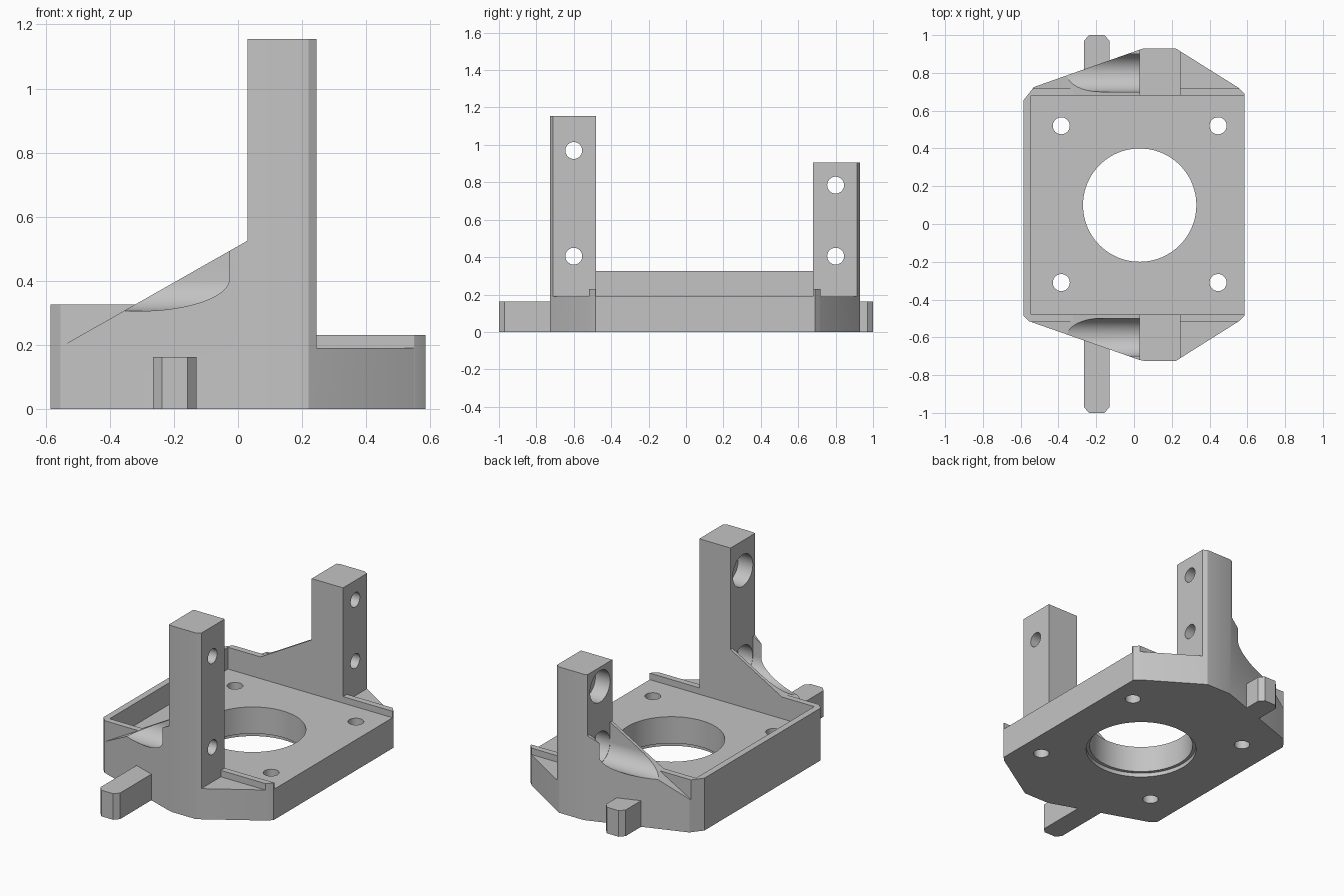
import bpy, bmesh, math
from mathutils import Vector

cube = bpy.data.objects.get("Cube")
if cube:
    bpy.data.objects.remove(cube, do_unlink=True)

grey = bpy.data.materials.new("light_grey")
grey.use_nodes = True
colour = (0.55, 0.55, 0.55, 1)
grey.diffuse_color = colour
grey.node_tree.nodes["Principled BSDF"].inputs["Base Color"].default_value = colour


def prism(name, points, axis, start, end):
    """Extrude a flat outline along one axis from start to end."""
    place = {"x": lambda p, d: (d, p[0], p[1]),
             "y": lambda p, d: (p[0], d, p[1]),
             "z": lambda p, d: (p[0], p[1], d)}[axis]
    bm = bmesh.new()
    face = bm.faces.new([bm.verts.new(place(p, start)) for p in points])
    grown = bmesh.ops.extrude_face_region(bm, geom=[face])["geom"]
    shift = Vector(place((0, 0), end - start))
    bmesh.ops.translate(bm, vec=shift, verts=[g for g in grown if isinstance(g, bmesh.types.BMVert)])
    bmesh.ops.recalc_face_normals(bm, faces=bm.faces)
    mesh = bpy.data.meshes.new(name)
    bm.to_mesh(mesh)
    bm.free()
    mesh.materials.append(grey)
    obj = bpy.data.objects.new(name, mesh)
    bpy.context.collection.objects.link(obj)
    return obj


def box(name, x0, x1, y0, y1, z0, z1):
    return prism(name, [(x0, y0), (x1, y0), (x1, y1), (x0, y1)], "z", z0, z1)


def arc(cx, cy, r, start=0.0, sweep=2 * math.pi, n=48):
    return [(cx + r * math.cos(start + sweep * i / n),
             cy + r * math.sin(start + sweep * i / n)) for i in range(n)]


def combine(target, tool, operation="DIFFERENCE"):
    """Apply a boolean, then remove the tool."""
    mod = target.modifiers.new("cut", "BOOLEAN")
    mod.operation = operation
    mod.solver = "EXACT"
    mod.object = tool
    bpy.context.view_layer.objects.active = target
    bpy.ops.object.modifier_apply(modifier=mod.name)
    bpy.data.objects.remove(tool, do_unlink=True)


# Plan outline shared by the tray and both tower brackets
OUTLINE = [(-0.585, -0.485), (-0.555, -0.515), (0.03, -0.72), (0.06, -0.726),
           (0.22, -0.726), (0.555, -0.515), (0.585, -0.485),
           (0.585, 0.69), (0.555, 0.72), (0.22, 0.93), (0.05, 0.93),
           (-0.53, 0.725), (-0.585, 0.655)]


def clip_to_outline(obj):
    combine(obj, prism("clip", OUTLINE, "z", 0, 2), "INTERSECT")


# Tray with raised rim, low on the right side
tray = box("base_tray", -0.7, 0.7, -0.518, 0.718, -0.1, 0.325)
clip_to_outline(tray)
combine(tray, box("pocket", -0.545, 0.8, -0.48, 0.68, 0.19, 0.6))
combine(tray, box("low_rim", 0.14, 0.8, -0.9, 1.1, 0.23, 0.6))

# Central opening, widened underneath, and four screw holes
combine(tray, prism("bore", arc(0.03, 0.1, 0.3, n=96), "z", -0.2, 0.5))
combine(tray, prism("underside_lip", arc(0.03, 0.1, 0.32, n=96), "z", -0.2, 0.025))
for x in (-0.385, 0.445):
    for y in (-0.31, 0.52):
        combine(tray, prism("screw", arc(x, y, 0.045), "z", -0.2, 0.5))


def tower(name, inner, outer, hole_y, top, upper_hole):
    """Bracket with a sloping gusset, a driver channel and two cross holes."""
    side = [(-0.7, -0.1), (0.7, -0.1), (0.7, 0.19), (0.245, 0.19), (0.245, top),
            (0.03, top), (0.03, 0.525), (-0.56, 0.19), (-0.7, 0.19)]
    obj = prism(name, side, "y", inner, outer)
    clip_to_outline(obj)
    low = 0.405
    slot = arc(hole_y, low, 0.1, math.pi, math.pi, 32)
    slot += [(hole_y + 0.1, low), (hole_y + 0.1, 0.7), (hole_y - 0.1, 0.7)]
    combine(obj, prism("channel", slot, "x", -0.8, 0.0305))
    for z in (low, upper_hole):
        combine(obj, prism("counterbore", arc(hole_y, z, 0.098), "x", -0.02, 0.13))
        combine(obj, prism("cross_hole", arc(hole_y, z, 0.045), "x", -0.1, 0.5))
    return obj


parts = [tray,
         tower("front_tower", -0.48, -0.9, -0.6, 1.155, 0.97),
         tower("rear_tower", 0.68, 1.1, 0.8, 0.905, 0.785)]

# Locating pegs with chamfered ends
for name, s, root in (("front_peg", -1, 0.58), ("rear_peg", 1, 0.78)):
    peg = [(-0.265, s * root), (-0.13, s * root), (-0.13, s * 0.97),
           (-0.157, s), (-0.238, s), (-0.265, s * 0.97)]
    parts.append(prism(name, peg, "z", 0, 0.162))

# Smooth round walls, keep edges sharp
bpy.ops.object.select_all(action="DESELECT")
for obj in parts:
    obj.select_set(True)
bpy.context.view_layer.objects.active = tray
bpy.ops.object.shade_smooth_by_angle(angle=math.radians(25))
